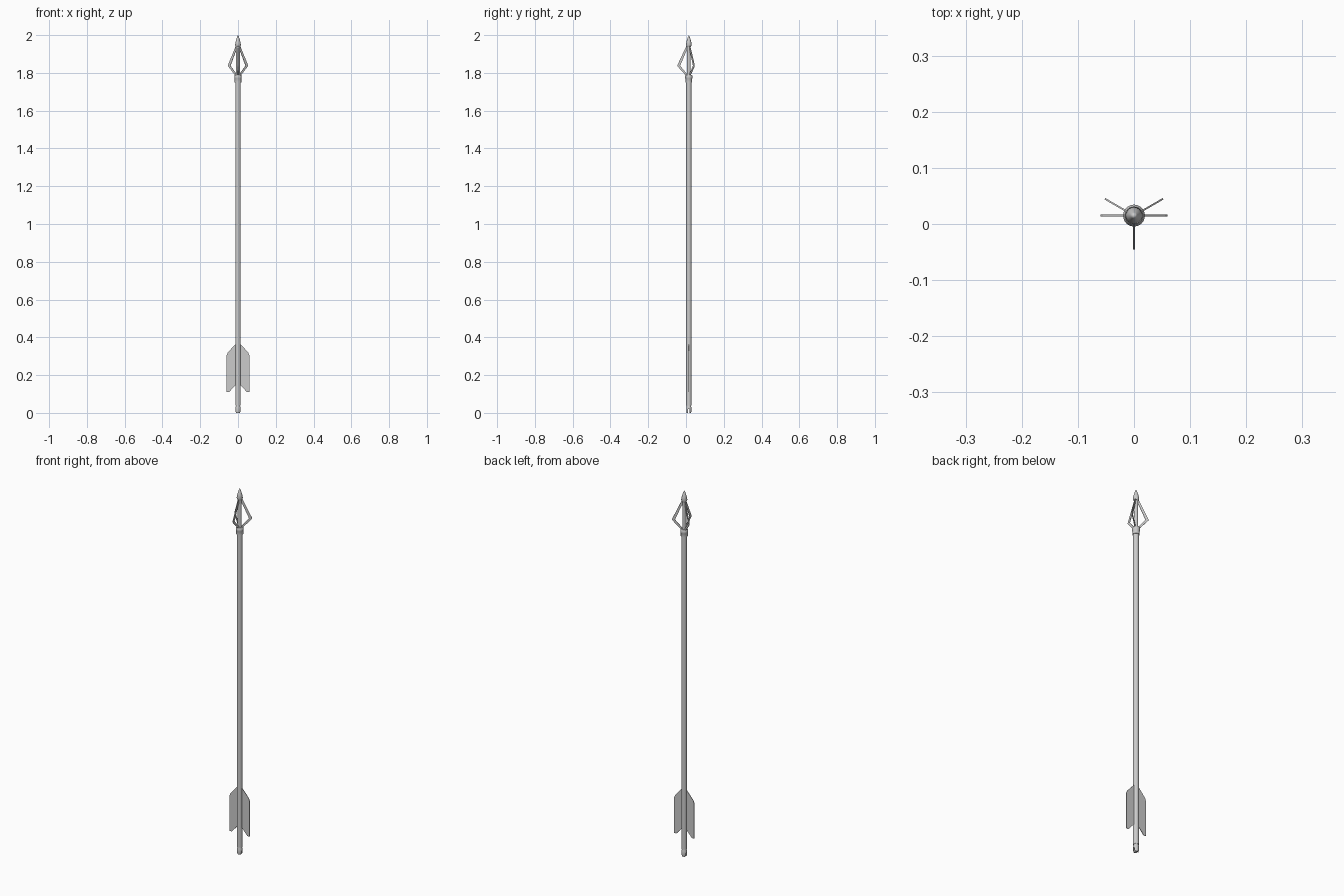
import bpy, bmesh, math
from mathutils import Matrix, Vector

if "Cube" in bpy.data.objects:
    bpy.data.objects.remove(bpy.data.objects["Cube"])

AXIS_Y = 0.015   # shaft axis; the three blades centre the model on y
SIDES = 24


def finish(name, bm, smooth=False):
    bmesh.ops.recalc_face_normals(bm, faces=bm.faces[:])
    me = bpy.data.meshes.new(name)
    bm.to_mesh(me)
    bm.free()
    ob = bpy.data.objects.new(name, me)
    ob.location = (0, AXIS_Y, 0)
    bpy.context.collection.objects.link(ob)
    if smooth:
        bpy.ops.object.select_all(action='DESELECT')
        ob.select_set(True)
        bpy.context.view_layer.objects.active = ob
        bpy.ops.object.shade_smooth_by_angle(angle=math.radians(35))
    return ob


def lathe(name, profile):
    """Revolve (radius, z) points into a closed solid."""
    bm = bmesh.new()
    rings = []
    for r, z in profile:
        if r == 0:
            rings.append([bm.verts.new((0, 0, z))] * SIDES)
        else:
            rings.append([bm.verts.new((r * math.cos(math.tau * i / SIDES),
                                        r * math.sin(math.tau * i / SIDES), z))
                          for i in range(SIDES)])
    for a, b in zip(rings, rings[1:]):
        for i in range(SIDES):
            j = (i + 1) % SIDES
            bm.faces.new(list(dict.fromkeys((a[i], a[j], b[j], b[i]))))
    return finish(name, bm, True)


def plate(name, outline, thickness, degrees):
    """Flat plate from a (radius, z) outline, turned about the shaft axis."""
    bm = bmesh.new()
    face = bm.faces.new([bm.verts.new((r, -thickness / 2, z)) for r, z in outline])
    ext = bmesh.ops.extrude_face_region(bm, geom=[face])
    verts = [v for v in ext['geom'] if isinstance(v, bmesh.types.BMVert)]
    bmesh.ops.translate(bm, verts=verts, vec=Vector((0, thickness, 0)))
    bmesh.ops.triangulate(bm, faces=[f for f in bm.faces if len(f.verts) > 4])
    bmesh.ops.rotate(bm, verts=bm.verts[:], cent=(0, 0, 0),
                     matrix=Matrix.Rotation(math.radians(degrees), 3, 'Z'))
    return finish(name, bm)


# Shaft
lathe("shaft", [(0, 0.04), (0.0145, 0.04), (0.0145, 1.76), (0, 1.76)])

# Nock with string slot
nock = lathe("nock", [(0, 0), (0.0115, 0), (0.0135, 0.008), (0.0135, 0.03),
                      (0.0115, 0.036), (0.0115, 0.045), (0, 0.045)])
bm = bmesh.new()
bmesh.ops.create_cube(bm, size=1, matrix=Matrix.Diagonal((0.06, 0.009, 0.04, 1)))
cutter = finish("nock_slot_cutter", bm)
cutter.hide_render = True
cutter.hide_set(True)
mod = nock.modifiers.new("slot", 'BOOLEAN')
mod.operation = 'DIFFERENCE'
mod.object = cutter

# Collar joining head and shaft
lathe("collar", [(0, 1.75), (0.0175, 1.75), (0.0175, 1.768), (0.0195, 1.772),
                 (0.0195, 1.784), (0.016, 1.79), (0, 1.79)])

# Head core and point
lathe("head_core", [(0, 1.78), (0.010, 1.78), (0.010, 1.95), (0, 1.95)])
lathe("point", [(0, 1.938), (0.011, 1.938), (0.0155, 1.948), (0.012, 1.967),
                (0.006, 1.987), (0, 2.0)])

# Three open-framed blades
blade = [(0.005, 1.945), (0.012, 1.945), (0.06, 1.842), (0.06, 1.835),
         (0.012, 1.782), (0.005, 1.782), (0.005, 1.794), (0.012, 1.797),
         (0.046, 1.838), (0.012, 1.918), (0.005, 1.918)]
for i, angle in enumerate((30, 150, 270)):
    plate(f"blade_{i + 1}", blade, 0.003, angle)

# Two opposed vanes
vane = [(0.01, 0.365), (0.016, 0.362), (0.055, 0.318), (0.06, 0.305),
        (0.06, 0.11), (0.047, 0.11), (0.016, 0.145), (0.01, 0.145)]
for side, angle in (("right", 0), ("left", 180)):
    plate(f"vane_{side}", vane, 0.003, angle)
